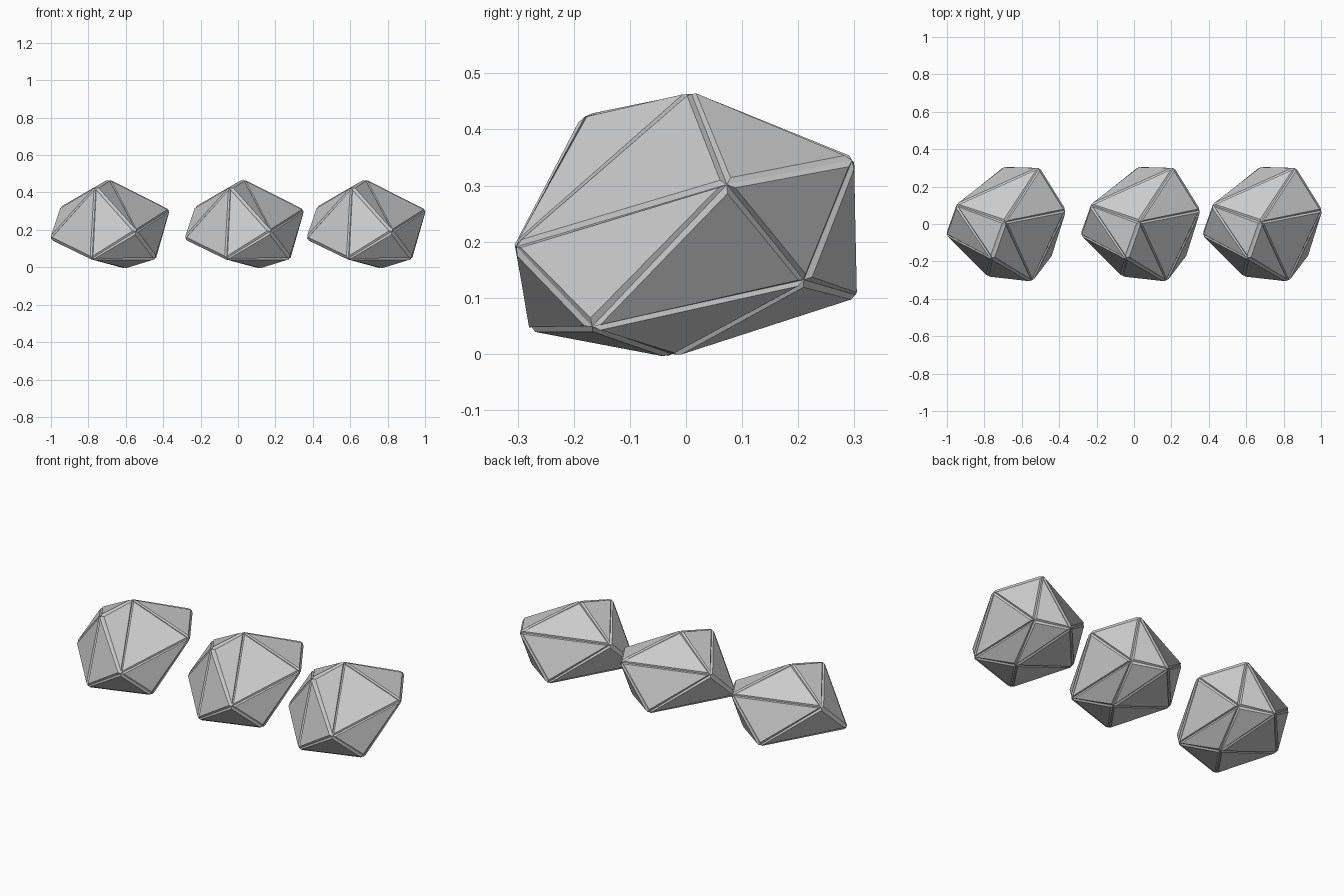
import bpy, bmesh

if "Cube" in bpy.data.objects:
    bpy.data.objects.remove(bpy.data.objects["Cube"])

# Rock shape: an uneven 20-sided stone, corners relative to its own centre in x
CORNERS = {
    "A": (-0.005, 0.01, 0.463), "B": (-0.075, -0.18, 0.423),
    "C": (-0.262, 0.10, 0.315), "D": (-0.315, -0.055, 0.155),
    "E": (-0.095, -0.275, 0.048), "F": (0.085, -0.025, 0.0),
    "G": (0.241, -0.167, 0.049), "H": (0.137, -0.302, 0.191),
    "I": (0.315, 0.073, 0.302), "J": (0.177, 0.296, 0.345),
    "K": (-0.005, 0.302, 0.105), "L": (0.16, 0.21, 0.132),
}
FACES = ("ABH AHI AIJ AJC ACB BCD BDE BEH HEG HGI "
         "IGL ILJ JLK JKC CKD DKF DFE EFG GFL LFK").split()


def rock_mesh():
    bm = bmesh.new()
    v = {k: bm.verts.new(p) for k, p in CORNERS.items()}
    for f in FACES:
        bm.faces.new([v[k] for k in f])
    bmesh.ops.recalc_face_normals(bm, faces=bm.faces[:])
    # Each facet is a slightly raised plate with a narrow sloping rim
    bmesh.ops.inset_individual(bm, faces=bm.faces[:], thickness=0.014, depth=0.008)
    me = bpy.data.meshes.new("rock")
    bm.to_mesh(me)
    bm.free()
    return me


# Three identical rocks in a row
mesh = rock_mesh()
for name, x in (("rock_left", -0.685), ("rock_middle", 0.034), ("rock_right", 0.685)):
    rock = bpy.data.objects.new(name, mesh)
    rock.location.x = x
    bpy.context.collection.objects.link(rock)
